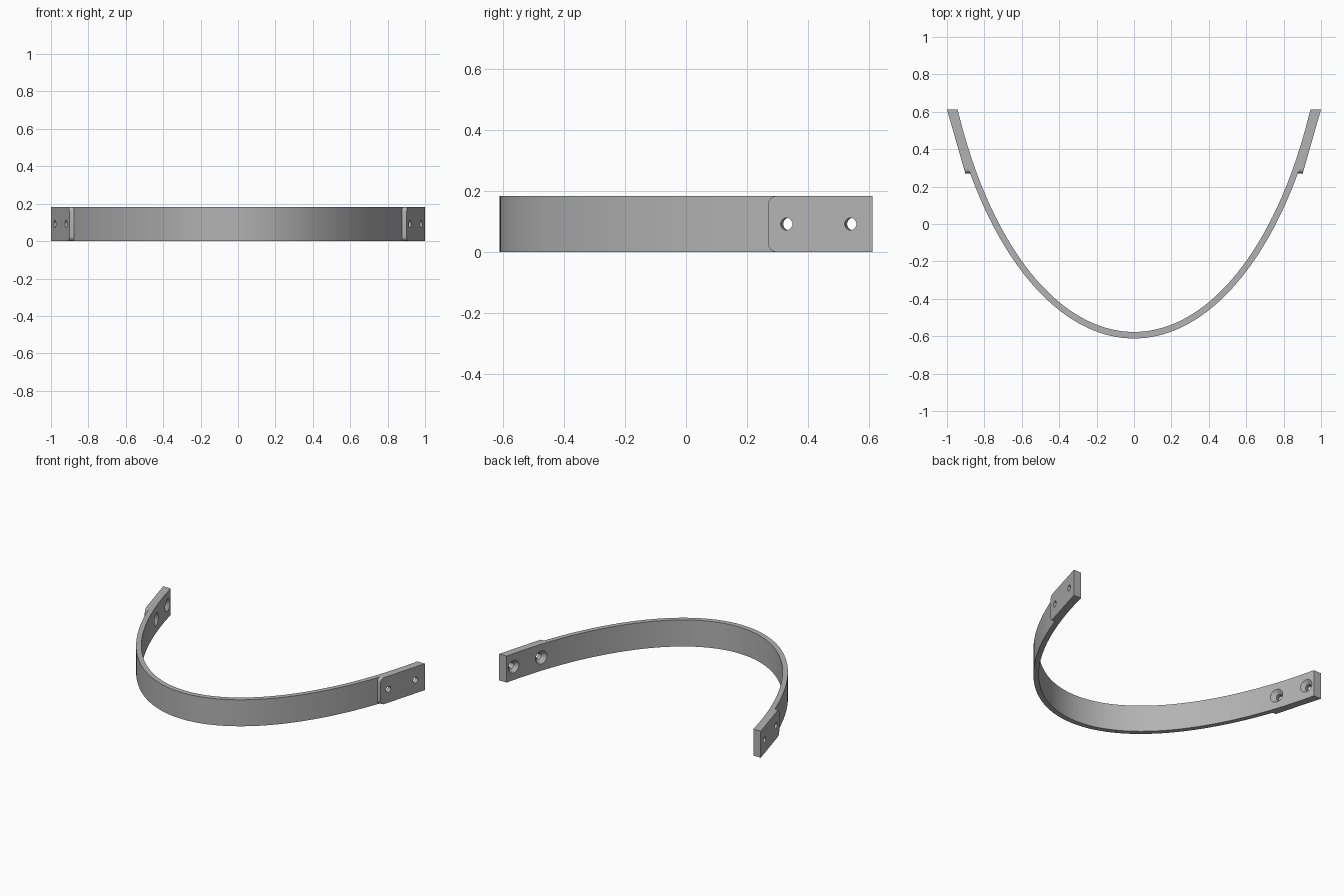
import bpy, bmesh, math
from mathutils import Vector, Matrix

if "Cube" in bpy.data.objects:
    bpy.data.objects.remove(bpy.data.objects["Cube"])

HEIGHT, BACK, FRONT = 0.183, 0.612, -0.612
PAD_FRONT = 0.27
THICK = 0.035

metal = bpy.data.materials.new("grey metal")
metal.use_nodes = True
metal.diffuse_color = (0.45, 0.45, 0.45, 1)
metal.node_tree.nodes["Principled BSDF"].inputs["Base Color"].default_value = (0.45, 0.45, 0.45, 1)


def make_object(name, bm):
    bmesh.ops.recalc_face_normals(bm, faces=bm.faces)
    mesh = bpy.data.meshes.new(name)
    bm.to_mesh(mesh)
    bm.free()
    mesh.materials.append(metal)
    obj = bpy.data.objects.new(name, mesh)
    bpy.context.collection.objects.link(obj)
    return obj


def extrude_outline(points):
    bm = bmesh.new()
    face = bm.faces.new([bm.verts.new((x, y, 0)) for x, y in points])
    moved = bmesh.ops.extrude_face_region(bm, geom=[face])["geom"]
    bmesh.ops.translate(bm, vec=(0, 0, HEIGHT),
                        verts=[v for v in moved if isinstance(v, bmesh.types.BMVert)])
    return bm


def arc(inset, start, end, steps):
    """Points on the elliptical bow, from angle at depth start to depth end."""
    a, b = 1.08 - inset, 2.126 - inset
    centre = FRONT + 2.126
    t0, t1 = (math.acos((centre - y) / b) if y > FRONT + inset else 0 for y in (start, end))
    ts = [t0 + (t1 - t0) * i / steps for i in range(steps + 1)]
    return [(a * math.sin(t), centre - b * math.cos(t)) for t in ts]


def mirrored(half):
    return [(-x, y) for x, y in reversed(half[1:])] + half


def combine(target, tool, operation):
    mod = target.modifiers.new(operation.lower(), "BOOLEAN")
    mod.object, mod.operation, mod.solver = tool, operation, "EXACT"
    bpy.context.view_layer.objects.active = target
    bpy.ops.object.modifier_apply(modifier=mod.name)
    bpy.data.objects.remove(tool)


# Bowed strap
outer = mirrored(arc(0, FRONT, BACK, 40))
inner = mirrored(arc(THICK, FRONT, BACK, 40))
strap = make_object("curved_strap", extrude_outline(outer + inner[::-1]))

pad_start, pad_end = Vector((0.902, PAD_FRONT, 0)), Vector((1.0, BACK, 0))
along = (pad_end - pad_start).normalized()
normal = Vector((along.y, -along.x, 0))

for side in (1, -1):
    # Mounting pad with rounded front corners
    seat = arc(THICK / 2, PAD_FRONT, BACK, 12)
    outline = seat + [pad_end.xy[:], pad_start.xy[:]]
    bm = extrude_outline([(x * side, y) for x, y in outline])
    corners = [e for e in bm.edges
               if all(abs(v.co.y - PAD_FRONT) < 1e-4 for v in e.verts)
               and abs(e.verts[0].co.z - e.verts[1].co.z) < 1e-4]
    bmesh.ops.bevel(bm, geom=corners, offset=0.025, segments=6, profile=0.5, affect="EDGES")
    combine(strap, make_object("mounting_pad", bm), "UNION")

    # Countersunk screw holes, wide on the inside
    for y in (0.33, 0.54):
        point = pad_start + along * ((y - PAD_FRONT) / along.y)
        bm = bmesh.new()
        rings = []
        for depth, radius in ((-0.03, 0.02), (0.03, 0.02), (0.056, 0.046), (0.1, 0.046)):
            centre = point - normal * depth + Vector((0, 0, HEIGHT / 2))
            ring = []
            for i in range(32):
                t = math.tau * i / 32
                p = centre + along * radius * math.cos(t) + Vector((0, 0, radius * math.sin(t)))
                ring.append(bm.verts.new((p.x * side, p.y, p.z)))
            rings.append(ring)
        for r0, r1 in zip(rings, rings[1:]):
            for i in range(32):
                j = (i + 1) % 32
                bm.faces.new((r0[i], r0[j], r1[j], r1[i]))
        bm.faces.new(rings[0])
        bm.faces.new(rings[-1])
        combine(strap, make_object("hole_cutter", bm), "DIFFERENCE")

bpy.ops.object.select_all(action="DESELECT")
strap.select_set(True)
bpy.context.view_layer.objects.active = strap
bpy.ops.object.shade_smooth_by_angle(angle=math.radians(20))
